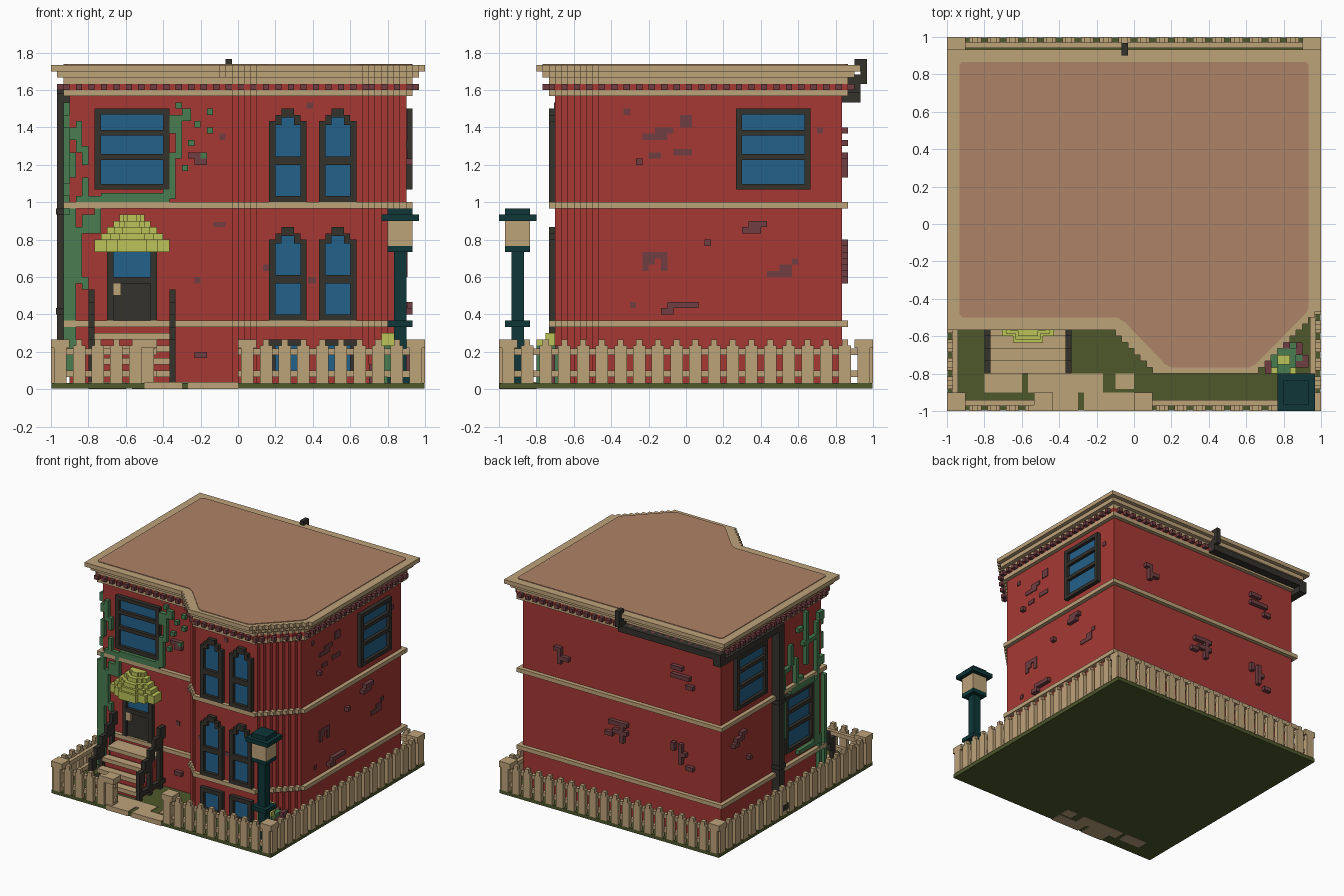
import bpy, bmesh
from mathutils import Matrix, Vector

if "Cube" in bpy.data.objects:
    bpy.data.objects.remove(bpy.data.objects["Cube"])

U = 1 / 30  # one block


def material(name, rgb):
    lin = [((c / 255 + 0.055) / 1.055) ** 2.4 for c in rgb] + [1]
    m = bpy.data.materials.new(name)
    m.use_nodes = True
    m.diffuse_color = lin
    bsdf = m.node_tree.nodes["Principled BSDF"]
    bsdf.inputs["Base Color"].default_value = lin
    bsdf.inputs["Roughness"].default_value = 0.9
    return m


RED = material("red brick", (166, 57, 51))
MAUVE = material("worn brick", (112, 62, 66))
TAN = material("tan trim", (190, 163, 122))
ROOF = material("roof brown", (174, 130, 102))
GRASS = material("grass green", (77, 87, 43))
DARK = material("charcoal", (52, 50, 44))
BLUE = material("glass blue", (36, 97, 138))
TEAL = material("dark teal", (14, 54, 56))
IVY = material("ivy green", (72, 125, 80))
LIME = material("awning lime", (188, 194, 88))


def finish(name, bm, mat):
    bmesh.ops.scale(bm, vec=(U, U, U), verts=bm.verts)
    me = bpy.data.meshes.new(name)
    bm.to_mesh(me)
    bm.free()
    me.materials.append(mat)
    bpy.context.collection.objects.link(bpy.data.objects.new(name, me))


def boxes(name, mat, items):
    """One object from boxes (x0, x1, y0, y1, z0, z1) in blocks."""
    bm = bmesh.new()
    for x0, x1, y0, y1, z0, z1 in items:
        size = Vector((abs(x1 - x0), abs(y1 - y0), abs(z1 - z0)))
        mid = Vector((x0 + x1, y0 + y1, z0 + z1)) / 2
        bmesh.ops.create_cube(bm, size=1, matrix=Matrix.Translation(mid) @ Matrix.Diagonal(size).to_4x4())
    finish(name, bm, mat)


def on_wall(side, dist, rects, d0=0, d1=1):
    """Rectangles (u0, u1, z0, z1) on a wall become boxes from depth d0 to d1."""
    out = []
    for u0, u1, z0, z1 in rects:
        s = 1 if side in ("right", "back") else -1
        a, b = s * (dist + d0), s * (dist + d1)
        out.append((a, b, u0, u1, z0, z1) if side in ("left", "right") else (u0, u1, a, b, z0, z1))
    return out


def prism(name, mat, pts, z0, z1):
    bm = bmesh.new()
    f = bm.faces.new([bm.verts.new((x, y, z0)) for x, y in pts])
    r = bmesh.ops.extrude_face_region(bm, geom=[f])
    bmesh.ops.translate(bm, vec=(0, 0, z1 - z0), verts=[v for v in r["geom"] if isinstance(v, bmesh.types.BMVert)])
    bmesh.ops.recalc_face_normals(bm, faces=bm.faces)
    finish(name, bm, mat)


def outline(o):
    """House plan with stepped bay corners, grown by o blocks."""
    pts = [(-27 - o, 25 + o), (-27 - o, -14 - o)]
    n = 7 if o > 1 else 5
    x, y = 4 - n, -14 - o
    pts.append((x, y))
    for k in range(n):
        y = -21 - o + n - 1 - k
        pts += [(x, y), (x + 1, y)]
        x += 1
    x, y = 20, -21 - o
    for k in range(7 + o):
        pts += [(x, y), (x, y + 1)]
        x, y = x + 1, y + 1
    pts += [(27 + o, -14), (27 + o, 25 + o)]
    clean = []
    for p in pts:
        if not clean or clean[-1] != p:
            clean.append(p)
    return clean


# Ground and path
boxes("lawn", GRASS, [(-29.9, 29.9, -29.9, 29.9, 0.1, 1)])
boxes("path", TAN, [(-24, -18, -27, -24, 0, 1.2), (-17, -10, -27, -24, 0, 1.2), (-15, -9, -30, -26, 0, 1.2),
                    (-8, 0, -30, -27, 0, 1.2), (-10, -5, -27, -24, 0, 1.2), (-3, 0, -26.5, -24, 0, 1.2)])

# House body, bands and cornice
prism("house_walls", RED, outline(0), 1, 51)
for name, z in (("lower_band", 10), ("middle_band", 29), ("upper_band", 47)):
    prism(name, TAN, outline(1), z, z + 1)
prism("dentil_backing", RED, outline(1), 48, 49)
for i in (1, 2, 3):
    prism("cornice_step_%d" % i, TAN, outline(i), 48 + i, 49 + i)
prism("roof_surface", ROOF, [(-27.5, 26), (-28, 25.5), (-28, -14.5), (-27.5, -15), (-2.7, -15), (-1.5, -15.7),
                             (5, -22.5), (6, -23), (18.5, -23), (19.5, -22.5), (27.6, -14.3), (28, -13.4),
                             (28, 25.5), (27.5, 26)], 51.9, 52.15)
dentils = on_wall("front", 15, [(u, u + 1, 48, 49) for u in range(-28, -2, 2)])
dentils += on_wall("front", 22, [(u, u + 1, 48, 49) for u in range(4, 21, 2)])
dentils += on_wall("back", 26, [(u, u + 1, 48, 49) for u in range(-28, 28, 2)])
for side in ("left", "right"):
    dentils += on_wall(side, 28, [(u, u + 1, 48, 49) for u in range(-14, 26, 2)])
for k in range(1, 8, 2):
    dentils += [(20 + k, 21 + k, -23 + k, -22 + k, 48, 49), (3 - k, 4 - k, -23 + k, -22 + k, 48, 49)]
boxes("dentils", MAUVE, dentils)


# Windows
def wide_window(name, side, dist, u, z, w=12, h=13):
    frame = [(u, u + 1, z, z + h), (u + w - 1, u + w, z, z + h)]
    frame += [(u + 1, u + w - 1, z + a, z + a + 0.9) for a in (0, h * 0.37, h * 0.67, h - 0.9)]
    boxes(name + "_frame", DARK, on_wall(side, dist, frame))
    boxes(name + "_glass", BLUE, on_wall(side, dist, [(u + 1, u + w - 1, z + 0.9, z + h - 0.9)], 0, 0.25))


def arched_window(name, u, z):
    frame = [(0, 1, 0, 13), (5, 6, 0, 13), (1, 5, 0, 1), (1, 5, 6, 7.3), (1, 2, 12.4, 14), (4, 5, 12.4, 14), (2, 4, 13.6, 15)]
    glass = [(1, 5, 1, 12.4), (2, 4, 12.4, 13.6)]
    for part, mat, rects, d in (("_frame", DARK, frame, 1), ("_glass", BLUE, glass, 0.25)):
        boxes(name + part, mat, on_wall("front", 21, [(a + u, b + u, c + z, e + z) for a, b, c, e in rects], 0, d))


wide_window("front_upper_window", "front", 14, -23, 32)
wide_window("right_upper_window", "right", 27, 8, 32)
wide_window("left_upper_window", "left", 27, 8, 32)
wide_window("left_lower_window", "left", 27, -10, 14, 11, 14)
for i, u in enumerate((5, 13)):
    arched_window("bay_upper_window_%d" % i, u, 30)
    arched_window("bay_lower_window_%d" % i, u, 11)
    boxes("basement_frame_%d" % i, DARK, on_wall("front", 21, [(u, u + 1, 2, 8), (u + 5, u + 6, 2, 8), (u, u + 6, 7, 8), (u, u + 6, 2, 3)]))
    boxes("basement_glass_%d" % i, BLUE, on_wall("front", 21, [(u + 1, u + 5, 3, 7)], 0, 0.25))

# Door and awning
boxes("door_frame", DARK, on_wall("front", 14, [(-21, -20, 11, 22.5), (-14, -13, 11, 22.5), (-20, -14, 17, 18)]))
boxes("door_panel", DARK, on_wall("front", 14, [(-20, -14, 11, 17)], 0, 0.4))
boxes("door_glass", BLUE, on_wall("front", 14, [(-20, -14, 18, 22.5)], 0, 0.25))
boxes("door_handle", TAN, on_wall("front", 14, [(-20, -18.8, 15, 17)], 0, 1))
awning = []
for z, w, d in ((22, 6, 5), (23, 6, 5), (24, 5, 4.5), (25, 4, 4), (26, 3, 3), (27, 2, 2)):
    for k in range(3):
        awning.append((-17 - w + k * w * 0.3, -17 + w - k * w * 0.3, -14 - d * (0.6 + 0.2 * k), -14, z, z + 1))
boxes("awning", LIME, awning)

# Front steps and handrails
boxes("step_risers", RED, [(-23, -11, -17 - 2 * k, -14, 1, 8.5 - 2 * k) for k in range(4)])
boxes("step_treads", TAN, [(-23, -11, -18 - 2 * k, -14 if k == 0 else -16 - 2 * k, 8 - 2 * k, 9 - 2 * k) for k in range(4)])
rails = []
for x in (-24, -11):
    for k in range(5):
        rails.append((x, x + 1, -16 - 2 * k, -14 - 2 * k, 13 - 2 * k, 16 - 2 * k))
        if k % 2 == 0:
            rails.append((x, x + 1, -16 - 2 * k, -15 - 2 * k, 1, 15 - 2 * k))
    rails.append((x, x + 1, -24, -14, 2, 3))
boxes("handrails", DARK, rails)

# Picket fence
pickets, fence_rails = [], []
for side in ("front", "back", "left", "right"):
    for k in range(20):
        u = -29.5 + 3 * k
        if side == "front" and -15 < u < -0.6:
            continue
        pickets += on_wall(side, 30, [(u, u + 2, 1, 7), (u + 0.5, u + 1.5, 7, 8)], -1, 0)
    spans = [(-30, -13), (0, 30)] if side == "front" else [(-30, 30)]
    fence_rails += on_wall(side, 30, [(a, b, z, z + 1) for a, b in spans for z in (2, 5.5)], -1.8, -0.8)
boxes("fence_pickets", TAN, pickets)
boxes("fence_rails", TAN, fence_rails)
posts = []
for x, y in ((-28.5, -28.5), (28.5, -28.5), (-28.5, 28.5), (28.5, 28.5), (-14.5, -28.5), (1.5, -28.5)):
    posts += [(x - 1, x + 1, y - 1, y + 1, 1, 7), (x - 1.5, x + 1.5, y - 1.5, y + 1.5, 6.6, 8)]
boxes("fence_posts", TAN, posts)


# Street lamp
def lamp(r, z0, z1):
    return (26 - r, 26 + r, -27 - r, -27 + r, z0, z1)


boxes("lamp_post", TEAL, [lamp(1, 1, 22), lamp(2, 1, 2), lamp(2, 10, 11), lamp(2, 22, 23), lamp(3, 27, 28), lamp(2, 28, 29)])
boxes("lamp_light", TAN, [lamp(2, 23, 27)])

# Gutter and drainpipe
boxes("gutter", DARK, [(-2, -1, 27, 29, 52, 53), (-2, -1, 28, 29, 50, 52.5), (-2, -1, 26, 29, 49, 50.5),
                       (-29, -1, 26, 28, 47.5, 49), (-29, -27, 4, 28, 46, 47.5), (-29, -27, 3, 5, 3, 47.5),
                       (-29.2, -27, 2.7, 5.3, 28, 29), (-29.2, -27, 2.7, 5.3, 12, 13), (-30, -27, 3, 5, 2, 3.5)])

# Ivy
front_ivy = [(-26, -25, 38, 43), (-25, -24, 36, 39), (-27, -26, 34, 38), (-25, -24, 31, 34), (-26, -22, 30, 31),
             (-22, -11, 30, 31.5), (-23, -22, 27, 30), (-25, -22, 25, 28), (-26, -25, 17, 26), (-25, -24, 16, 18),
             (-11, -10, 31, 38), (-12, -10, 30.5, 33), (-10, -9, 37, 44), (-9, -7.5, 43, 45), (-11, -10, 41, 44),
             (-10, -9, 45, 46), (-27, -26, 3, 30), (-27, -26, 40, 42), (-5, -4, 44, 45), (-5, -4, 41, 42),
             (-6, -5, 37, 38), (-7, -6, 42, 43), (-8, -7, 39, 40), (-9, -8, 35, 36)]
left_ivy = [(-15, -14, 2, 28), (-14, -11, 31, 33), (-12, -11, 28, 42), (-11, -6, 38, 39), (-8, -7, 33, 46),
            (-14, -12, 42, 44), (-6, -3, 30, 31), (-4, -3, 28, 36), (-12, -10, 12, 28), (-10, -4, 12, 13),
            (1, 2, 18, 34), (-1, 2, 34, 35), (-2, -1, 35, 40), (-13, -12, 5, 14), (-10, -1, 28, 29.5), (-6, -4, 42, 43)]
boxes("ivy_front", IVY, on_wall("front", 14, front_ivy))
boxes("ivy_left", IVY, on_wall("left", 27, left_ivy))

# Raised and flush worn bricks
raised = on_wall("front", 14, [(-8, -5, 37, 38), (-7, -5, 36, 37), (-7, -5, 5, 6)])
raised += on_wall("right", 27, [(-8, -7, 36, 37), (3, 4, 23, 24), (-3, 2, 13, 14), (9, 12, 25, 26), (10, 13, 26, 27), (-4, -2, 12, 13)])
raised += on_wall("left", 27, [(17, 20, 24, 25), (16, 18, 25, 26), (19, 21, 23, 24), (14, 15, 18, 19)])
raised += on_wall("back", 25, [(16, 17, 34, 38), (14, 16, 35, 36), (17, 18, 37, 38), (-19, -14, 39, 40), (-17, -14, 41, 42),
                               (-20, -18, 37, 38), (-2, 3, 23, 24), (-2, 2, 21, 22), (-1, 0, 19, 23), (2, 4, 20, 21),
                               (-17, -16, 18, 23), (-18, -16, 20, 21), (-15, -14, 21, 23), (-20, -18, 17, 18)])
boxes("raised_bricks", MAUVE, raised)
flush = on_wall("front", 14, [(-7, -6, 17, 18), (-4, -2, 26, 26.8), (-3, -2, 40, 41)], 0, 0.2)
flush += on_wall("front", 21, [(11, 12, 45, 46), (11.2, 12.5, 17, 18), (4, 5, 19, 20)], 0, 0.2)
flush += on_wall("right", 27, [(-7, -3, 40, 41), (-5, -2, 41, 42), (-6, -4, 37, 38), (-1, 1, 42, 44), (-2, 1, 37.5, 38.5),
                               (-7, -5, 20, 22), (-7, -6, 19, 20), (-4, -3, 19, 22), (-5, -4, 21, 22), (13, 17, 18, 19),
                               (15, 17, 19, 20), (17, 18, 20, 21), (-9, -8, 13, 14), (-10, -9, 44, 45), (21, 22, 41, 42)], 0, 0.2)
boxes("flush_bricks", MAUVE, flush)

# Corner shrub
boxes("shrub_leaves", IVY, [(23, 26, -24, -20, 1, 7), (24, 27, -22, -19, 1, 6), (22, 24, -23, -21, 1, 5)])
boxes("shrub_flowers", LIME, [(22, 23, -24, -23, 5, 8), (23, 25, -22.5, -21, 7, 9), (25, 26, -24, -23, 6, 8)])
boxes("shrub_berries", MAUVE, [(21, 23, -24, -22, 1, 4), (26, 27, -21, -19, 5, 7), (24, 25, -20, -19, 5, 7), (26, 28, -23, -21, 1, 6)])
